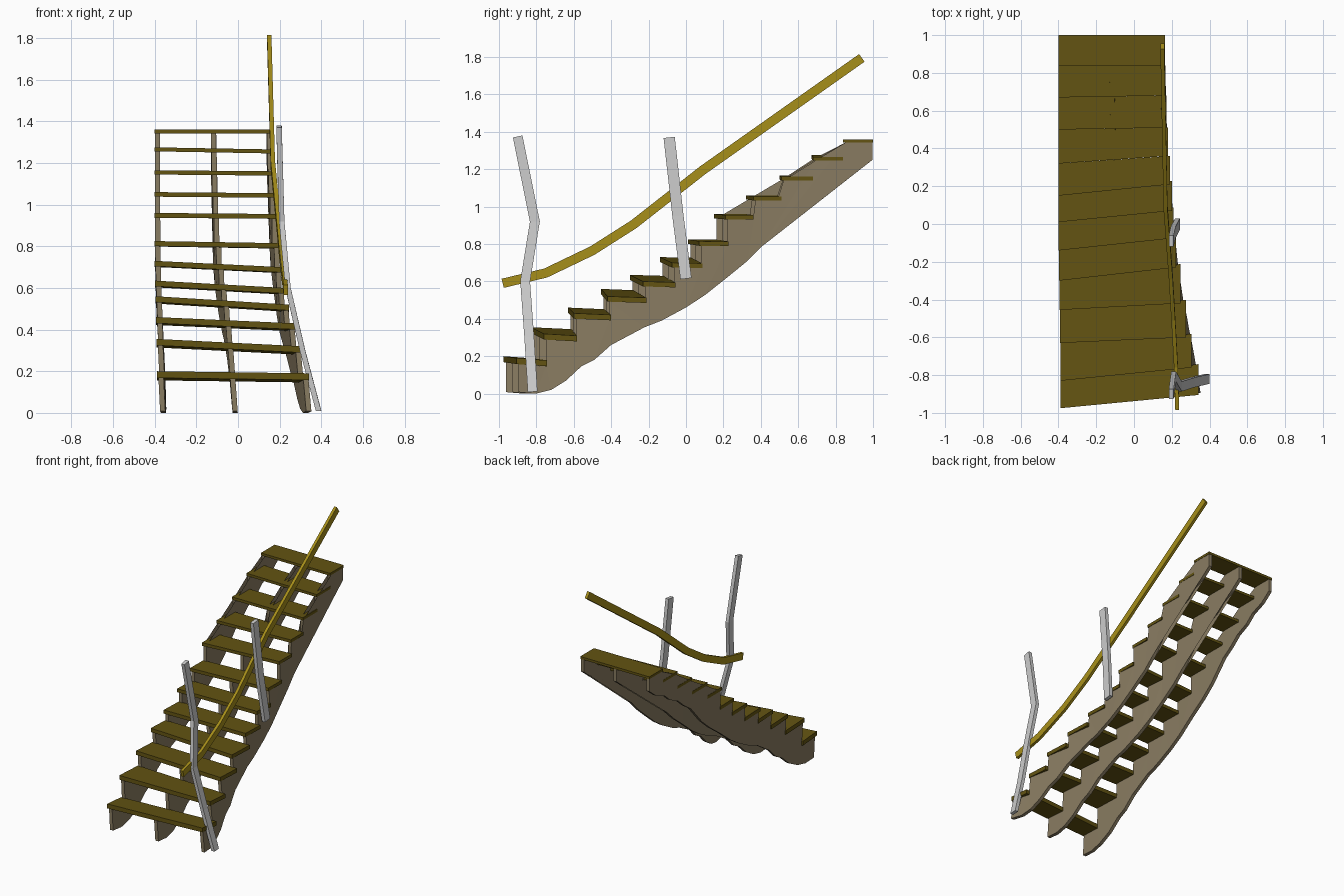
import bpy, bmesh
from mathutils import Vector

if "Cube" in bpy.data.objects:
    bpy.data.objects.remove(bpy.data.objects["Cube"])


def material(name, rgb):
    m = bpy.data.materials.new(name)
    m.diffuse_color = (*rgb, 1)
    m.use_nodes = True
    m.node_tree.nodes["Principled BSDF"].inputs["Base Color"].default_value = m.diffuse_color
    return m


TREAD = material("dark_wood", (0.125, 0.088, 0.006))
RAIL = material("rail_wood", (0.38, 0.27, 0.01))
STRINGER = material("stringer_wood", (0.25, 0.2, 0.12))

# Nosing line of each step at its left and right end, plus tread height
LEFT_Y = [-.975, -.83, -.63, -.455, -.30, -.14, .01, .15, .32, .50, .67, .84, 1.0]
RIGHT_Y = [-.905, -.76, -.60, -.42, -.23, -.075, .07, .21, .36, .51, .68, .84, 1.0]
LEFT_Z = [.20, .355, .46, .56, .635, .73, .825, .96, 1.06, 1.165, 1.275, 1.36]
RIGHT_Z = [.19, .32, .43, .52, .60, .70, .815, .955, 1.055, 1.16, 1.265, 1.36]
RIGHT_X = [.342, .305, .275, .245, .222, .208, .20, .19, .18, .173, .168, .165, .163]


def lerp(a, b, t):
    return a + (b - a) * t


def interp(xs, ys, x):
    # piecewise linear, extended at both ends
    i = 0
    while i < len(xs) - 2 and x > xs[i + 1]:
        i += 1
    return lerp(ys[i], ys[i + 1], (x - xs[i]) / (xs[i + 1] - xs[i]))


def thickness(i):
    return lerp(.032, .018, i / 11)


def droop(i):
    return max(0, .012 - .0017 * i)


def finish(name, bm, mat=None):
    bmesh.ops.recalc_face_normals(bm, faces=bm.faces)
    me = bpy.data.meshes.new(name)
    bm.to_mesh(me)
    bm.free()
    ob = bpy.data.objects.new(name, me)
    bpy.context.collection.objects.link(ob)
    if mat:
        me.materials.append(mat)
    return ob


def loft(name, rings, mat=None):
    # skin a list of equal-length closed rings and cap both ends
    bm = bmesh.new()
    vs = [[bm.verts.new(p) for p in r] for r in rings]
    n = len(rings[0])
    for a, b in zip(vs, vs[1:]):
        for k in range(n):
            bm.faces.new((a[k], a[(k + 1) % n], b[(k + 1) % n], b[k]))
    caps = [bm.faces.new(vs[0]), bm.faces.new(vs[-1])]
    bmesh.ops.triangulate(bm, faces=caps)
    return finish(name, bm, mat)


# Treads: slightly twisted planks, lofted from left to right
for i in range(12):
    rings = []
    for t in (0, .33, .66, 1):
        x = lerp(-.388 - .012 * min(1, i / 5), RIGHT_X[i], t)
        yf = lerp(LEFT_Y[i], RIGHT_Y[i], t)
        yb = lerp(LEFT_Y[i + 1], RIGHT_Y[i + 1], t) + (.018 if i < 7 else 0)
        z = lerp(LEFT_Z[i], RIGHT_Z[i], t)
        h, d = thickness(i), droop(i)
        rings.append([(x, yf, z), (x, yb, z - d), (x, yb, z - d - h), (x, yf, z - h)])
    loft(f"tread_{i + 1}", rings, TREAD)

# Underside curve of a stringer, along its right-hand line
UNDER = [(-.80, 0), (-.72, .02), (-.64, .07), (-.56, .145), (-.49, .18), (-.40, .26),
         (-.22, .355), (-.13, .39), (0, .46), (.10, .525), (.22, .62), (.33, .71),
         (.41, .79), (.52, .935), (.60, .99), (.67, 1.05), (.76, 1.095), (.82, 1.15),
         (.92, 1.19), (.997, 1.25)]


def stringer(name, t, xs, lean):
    fronts = [lerp(a, b, t) for a, b in zip(LEFT_Y, RIGHT_Y)]
    tops = [lerp(a, b, t) - thickness(i) for i, (a, b) in enumerate(zip(LEFT_Z, RIGHT_Z))]
    prof = [(fronts[0] + .012, .008)]
    for i in range(12):
        prof.append((fronts[i] + .012, tops[i]))
        end = fronts[i + 1] + .012 if i < 11 else .997
        prof.append((end, tops[i] - droop(i)))
    prof += [(interp(RIGHT_Y, fronts, y), z) for y, z in reversed(UNDER)]
    rings = []
    for side in (-.0125, .0125):
        ring = []
        for y, z in prof:
            top = interp(fronts[:12], tops, y)
            tilt = lean * max(0, min(1, (.3 - y) / .8))
            ring.append((interp(fronts, xs, y) + tilt * (top - z) + side, y, z))
        rings.append(ring)
    loft(name, rings, STRINGER)


def right_line(i):
    return RIGHT_X[i] - .0135


# Three notched stringers
stringer("left_stringer", .02, [lerp(-.37, -.386, min(1, i / 6)) for i in range(13)], .05)
stringer("middle_stringer", .5, [-.025, -.035, -.045, -.055, -.067, -.08, -.092, -.103,
                                 -.108, -.112, -.115, -.117, -.118], .07)
stringer("right_stringer", .98, [right_line(i) for i in range(13)], .09)


def bar(name, path, width, height, mat=None):
    # rectangular bar with mitred bends in the y-z plane
    pts = [Vector(p) for p in path]
    dirs = [Vector((0, b.y - a.y, b.z - a.z)).normalized() for a, b in zip(pts, pts[1:])]
    rings = []
    for i, p in enumerate(pts):
        a, b = dirs[max(0, i - 1)], dirs[min(i, len(dirs) - 1)]
        m = (a + b).normalized()
        n = Vector((0, -m.z, m.y)) * (height / 2 / m.dot(a))
        w = Vector((width / 2, 0, 0))
        rings.append([p - w - n, p + w - n, p + w + n, p - w + n])
    loft(name, rings, mat)


# Handrail and its two bent posts
bar("handrail", [(.229, -.98, .59), (.222, -.75, .645), (.208, -.5, .765), (.195, -.28, .905),
                 (.167, .09, 1.195), (.15, .94, 1.795)], .021, .05, RAIL)
bar("front_post", [(.387, -.82, .01), (.31, -.838, .3), (.24, -.86, .6), (.21, -.808, .92),
                   (.197, -.9, 1.375)], .026, .052)
bar("middle_post", [(.23, 0, .615), (.208, -.043, .95), (.197, -.09, 1.37)], .026, .06)
